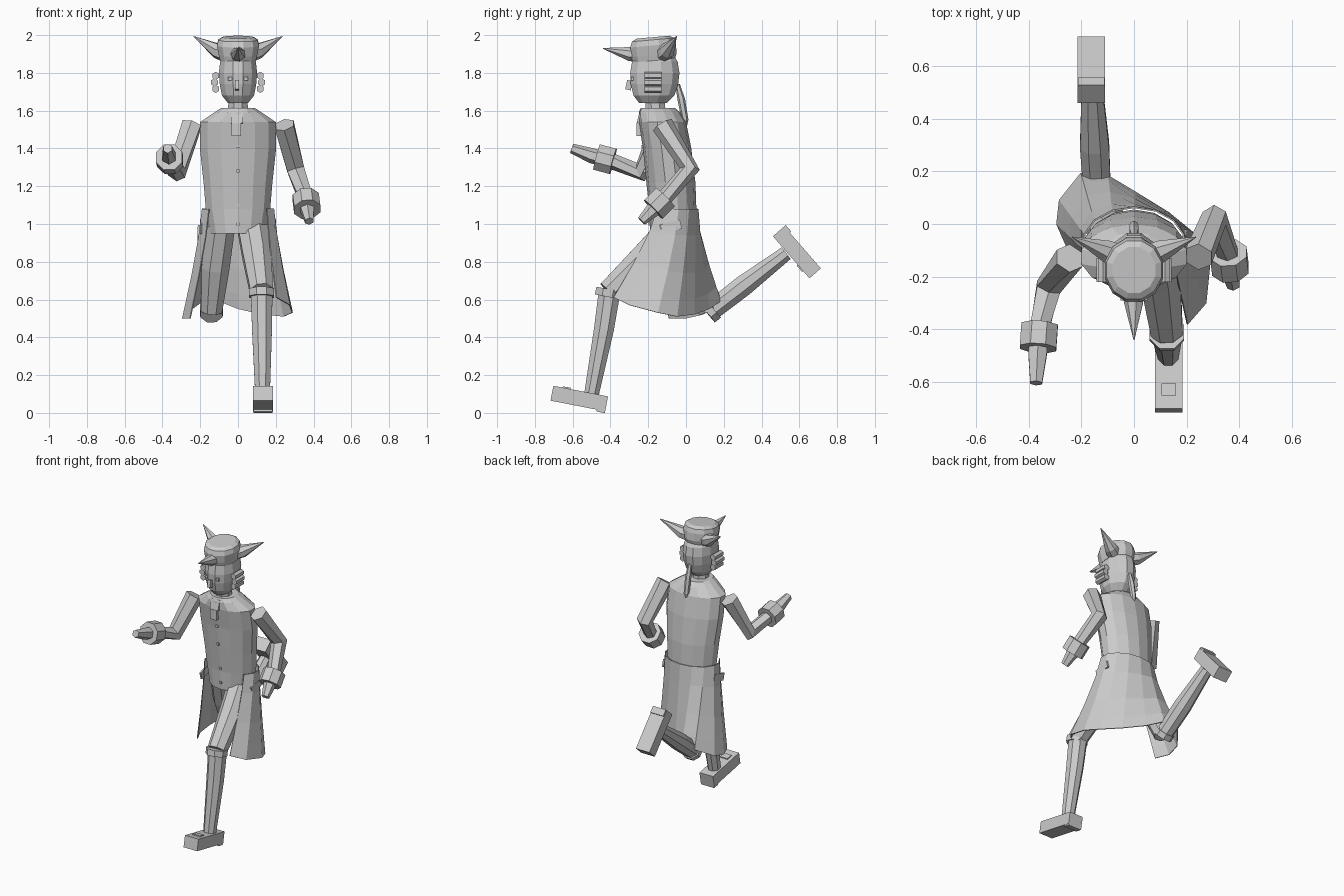
import bpy, math
from mathutils import Vector, Matrix

cube = bpy.data.objects.get("Cube")
if cube:
    bpy.data.objects.remove(cube, do_unlink=True)

grey = bpy.data.materials.new("plain grey")
grey.use_nodes = True
GREY = (0.6, 0.6, 0.6, 1)
grey.diffuse_color = GREY
grey.node_tree.nodes["Principled BSDF"].inputs["Base Color"].default_value = GREY


def add_mesh(name, verts, faces):
    mesh = bpy.data.meshes.new(name)
    mesh.from_pydata(verts, [], faces)
    mesh.materials.append(grey)
    obj = bpy.data.objects.new(name, mesh)
    bpy.context.collection.objects.link(obj)
    return obj


def skin(rings, closed=True):
    """Join equal rings of points with quads."""
    n = len(rings[0])
    verts = [p for ring in rings for p in ring]
    faces = []
    for r in range(len(rings) - 1):
        for i in range(n if closed else n - 1):
            j = (i + 1) % n
            faces.append((r * n + i, r * n + j, (r + 1) * n + j, (r + 1) * n + i))
    if closed:
        faces += [tuple(reversed(range(n))), tuple(range(len(verts) - n, len(verts)))]
    return verts, faces


def loft(name, sections, sides, tilt=0):
    """Stack of level ellipses: z, centre y, half width, half depth."""
    rings = []
    for z, cy, rx, ry in sections:
        ring = []
        for i in range(sides):
            a = 2 * math.pi * (i + 0.5) / sides
            dy = ry * math.sin(a)
            ring.append((rx * math.cos(a), cy + dy, z + dy * tilt))
        rings.append(ring)
    return add_mesh(name, *skin(rings))


def tube(name, points, radii, sides=6):
    """Faceted tube along a path with a radius at each point."""
    pts = [Vector(p) for p in points]
    rings = []
    for k, p in enumerate(pts):
        before = (p - pts[k - 1]).normalized() if k else Vector()
        after = (pts[k + 1] - p).normalized() if k < len(pts) - 1 else Vector()
        t = (before + after).normalized()
        ref = Vector((0, 0, 1)) if abs(t.x) > 0.75 else Vector((1, 0, 0))
        u = (ref - t * ref.dot(t)).normalized()
        v = t.cross(u)
        rings.append([p + radii[k] * (u * math.cos(a) + v * math.sin(a))
                      for a in (2 * math.pi * (i + 0.5) / sides for i in range(sides))])
    return add_mesh(name, *skin(rings))


def box(name, centre, size, tilt=0):
    """Box turned by tilt degrees about x."""
    m = Matrix.Translation(centre) @ Matrix.Rotation(math.radians(tilt), 4, 'X')
    rings = [[m @ Vector((x * size[0] / 2, y * size[1] / 2, z * size[2] / 2))
              for x, y in ((-1, -1), (1, -1), (1, 1), (-1, 1))] for z in (-1, 1)]
    return add_mesh(name, *skin(rings))


# Coat body
loft("coat_body", [(0.95, -0.07, 0.15, 0.12), (1.08, -0.07, 0.175, 0.125),
                   (1.22, -0.08, 0.187, 0.13), (1.4, -0.1, 0.207, 0.128),
                   (1.54, -0.125, 0.205, 0.125), (1.59, -0.14, 0.13, 0.11),
                   (1.615, -0.15, 0.09, 0.09)], 14)

# Coat skirt, open at the front and swept by the stride
hem = [(0.2, -0.38, 0.61), (0.27, -0.3, 0.57), (0.285, -0.15, 0.53), (0.24, -0.05, 0.51),
       (0.13, 0.04, 0.52), (0, 0.12, 0.55), (-0.1, 0.18, 0.59), (-0.2, 0.19, 0.58),
       (-0.28, 0.09, 0.52), (-0.29, 0, 0.5), (-0.25, -0.09, 0.5)]
rows = []
for t, blend in ((0, 0), (0.25, 0.17), (0.6, 0.52), (0.85, 0.82), (1, 1)):
    row = []
    for i, (x, y, z) in enumerate(hem):
        a = math.radians(-38 + 256 * i / (len(hem) - 1))
        tx, ty = 0.19 * math.cos(a), -0.07 + 0.13 * math.sin(a)
        row.append((tx + (x - tx) * blend, ty + (y - ty) * blend, 1.08 + (z - 1.08) * t))
    rows.append(row)
skirt = add_mesh("coat_skirt", *skin(rows, closed=False))
thick = skirt.modifiers.new("cloth", 'SOLIDIFY')
thick.thickness = 0.006

# Pocket flaps, buttons and neck cloth
for side, word in ((1, "left"), (-1, "right")):
    box(word + "_pocket_flap", (side * 0.196, -0.08, 0.985), (0.012, 0.11, 0.05), 15)
for i, (z, y) in enumerate(((1.0, -0.193), (1.1, -0.196), (1.28, -0.219), (1.41, -0.23))):
    box("button_%d" % (i + 1), (0, y, z), (0.016, 0.012, 0.016))
box("neck_cloth_upper", (-0.005, -0.235, 1.565), (0.065, 0.035, 0.07), -15)
box("neck_cloth_lower", (-0.01, -0.25, 1.5), (0.05, 0.025, 0.07))

# Head
loft("neck", [(1.59, -0.16, 0.057, 0.057), (1.66, -0.165, 0.055, 0.055)], 8)
loft("head", [(1.64, -0.175, 0.055, 0.075), (1.68, -0.17, 0.088, 0.112),
              (1.74, -0.167, 0.1, 0.13), (1.8, -0.165, 0.105, 0.135),
              (1.86, -0.165, 0.098, 0.125), (1.9, -0.165, 0.08, 0.1)], 12)
box("nose", (-0.005, -0.302, 1.735), (0.022, 0.03, 0.05), -12)
for side, word in ((1, "left"), (-1, "right")):
    box(word + "_eye", (side * 0.042, -0.285, 1.77), (0.02, 0.012, 0.018))
    # Rolled side curls
    for i, z in enumerate((1.715, 1.75, 1.785)):
        x = side * (0.118 if i != 1 else 0.125)
        tube("%s_curl_%d" % (word, i + 1), [(x, -0.22, z), (x, -0.13, z)], (0.021, 0.021))
tube("pigtail", [(0, -0.045, 1.74), (0, -0.025, 1.66), (0, -0.005, 1.55), (0, 0, 1.52)],
     (0.012, 0.02, 0.018, 0.006))

# Hat with three pointed corners
loft("hat_crown", [(1.865, -0.17, 0.098, 0.115), (1.895, -0.17, 0.105, 0.125),
                   (1.945, -0.175, 0.115, 0.125), (1.975, -0.175, 0.108, 0.115),
                   (1.989, -0.175, 0.085, 0.09)], 12, tilt=0.09)
tube("hat_front_corner", [(0, -0.25, 1.9), (0, -0.3, 1.9), (0, -0.44, 1.93)],
     (0.045, 0.038, 0.002), 7)
for side, word in ((1, "left"), (-1, "right")):
    tube(word + "_hat_corner",
         [(side * 0.05, -0.13, 1.9), (side * 0.11, -0.1, 1.917), (side * 0.235, -0.05, 1.993)],
         (0.05, 0.042, 0.002), 7)

# Arms: sleeve, cuff and hand
arms = {
    "left": [(0.245, -0.125, 1.525), (0.305, 0.02, 1.29), (0.36, -0.12, 1.13),
             (0.367, -0.175, 1.075), (0.378, -0.235, 1.015)],
    "right": [(-0.245, -0.13, 1.525), (-0.325, -0.24, 1.275), (-0.36, -0.4, 1.335),
              (-0.367, -0.5, 1.362), (-0.372, -0.605, 1.4)],
}
for word, (shoulder, elbow, wrist, palm, tip) in arms.items():
    tube(word + "_sleeve", [shoulder, elbow, wrist], (0.058, 0.053, 0.042))
    w, p = Vector(wrist), Vector(palm)
    along = (p - w).normalized()
    tube(word + "_cuff", [w - along * 0.015, w + along * 0.075], (0.075, 0.075), 8)
    tube(word + "_hand", [w, p, tip], (0.042, 0.04, 0.026))

# Legs: breeches, knee band, stocking
tube("left_breeches", [(0.075, -0.06, 0.99), (0.1, -0.2, 0.84), (0.125, -0.41, 0.64)],
     (0.085, 0.083, 0.065), 8)
tube("left_knee_band", [(0.125, -0.41, 0.655), (0.125, -0.418, 0.615)], (0.071, 0.071), 8)
tube("left_stocking", [(0.125, -0.405, 0.64), (0.127, -0.435, 0.44), (0.13, -0.5, 0.1)],
     (0.062, 0.057, 0.042), 8)
tube("right_breeches", [(-0.09, -0.05, 0.99), (-0.12, 0.03, 0.77), (-0.14, 0.12, 0.54)],
     (0.08, 0.08, 0.06), 8)
tube("right_knee_band", [(-0.14, 0.115, 0.525), (-0.141, 0.145, 0.55)], (0.064, 0.066), 8)
tube("right_stocking", [(-0.14, 0.12, 0.53), (-0.15, 0.3, 0.67), (-0.16, 0.53, 0.845)],
     (0.056, 0.06, 0.042), 8)


# Shoes with a heel and a buckle
def shoe(word, centre, tilt):
    m = Matrix.Translation(centre) @ Matrix.Rotation(math.radians(tilt), 4, 'X')
    for part, at, size in (("shoe", (0, 0, 0), (0.105, 0.295, 0.08)),
                           ("heel", (0, 0.125, -0.042), (0.1, 0.045, 0.016)),
                           ("buckle", (0, -0.075, 0.04), (0.056, 0.045, 0.014))):
        box(word + "_" + part, m @ Vector(at), size, tilt)


shoe("left", (0.132, -0.565, 0.076), -11)
shoe("right", (-0.163, 0.587, 0.85), 131)
